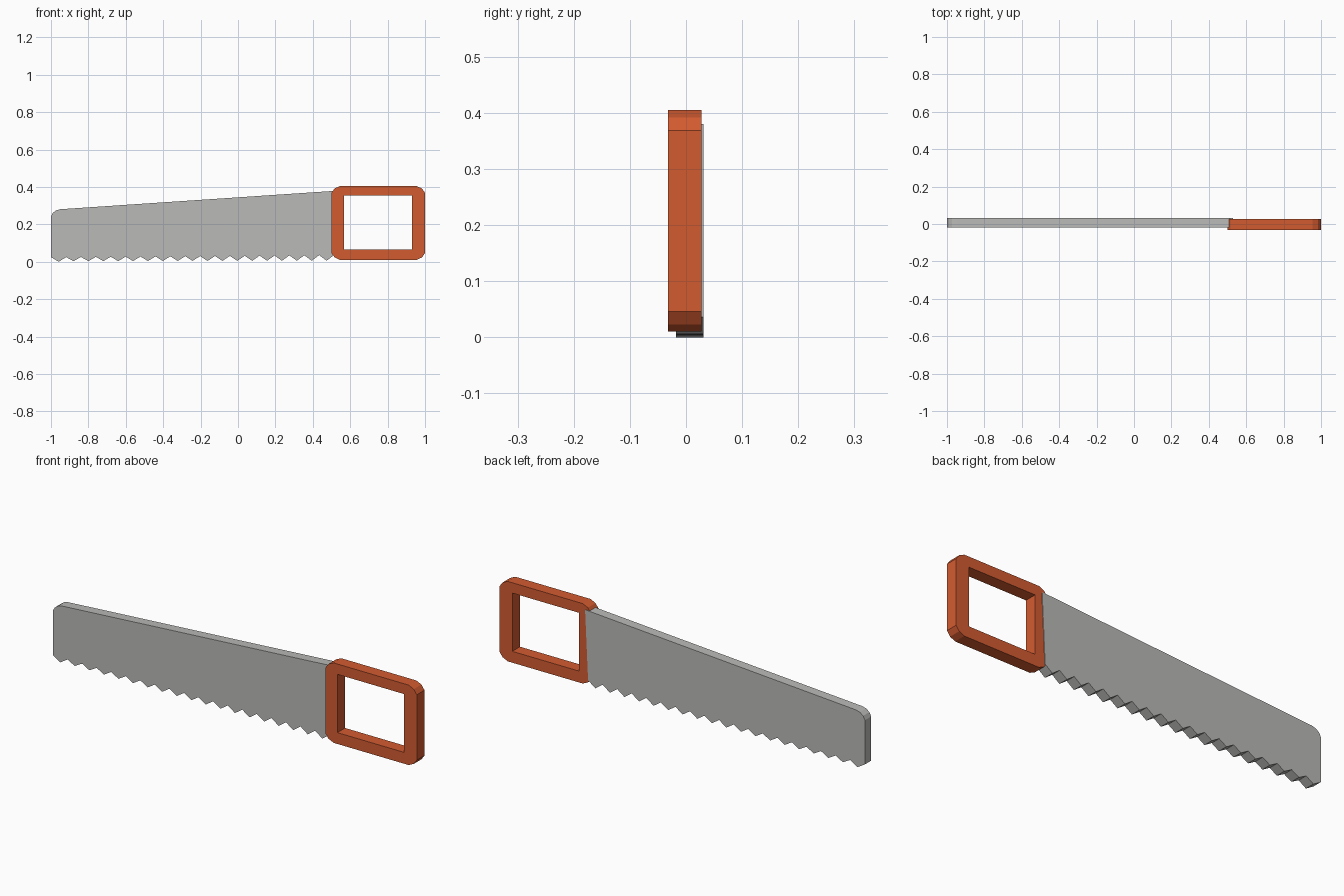
import bpy, bmesh

if "Cube" in bpy.data.objects:
    bpy.data.objects.remove(bpy.data.objects["Cube"])


def material(name, rgb):
    m = bpy.data.materials.new(name)
    m.diffuse_color = (*rgb, 1.0)
    m.use_nodes = True
    m.node_tree.nodes["Principled BSDF"].inputs["Base Color"].default_value = m.diffuse_color
    return m


def finish(bm, name, mat):
    bmesh.ops.recalc_face_normals(bm, faces=bm.faces[:])
    mesh = bpy.data.meshes.new(name)
    bm.to_mesh(mesh)
    bm.free()
    mesh.materials.append(mat)
    obj = bpy.data.objects.new(name, mesh)
    bpy.context.collection.objects.link(obj)
    return obj


steel = material("grey steel", (0.49, 0.49, 0.48))
orange = material("orange handle", (0.65, 0.105, 0.03))

# Blade: tapered profile with a zigzag lower edge, extruded through y
TEETH, PITCH, Y0, Y1 = 19, 0.0796, -0.018, 0.031
profile = [(0.53, 0.38), (-0.95, 0.281), (-0.972, 0.275), (-0.99, 0.262),
           (-1.0, 0.243), (-1.0, 0.025)]
for i in range(TEETH):
    t = i / (TEETH - 1)
    tip = -0.959 + i * PITCH
    profile.append((tip, 0.003 * (1 - t) + 0.006 * t if 0 < i else 0.0))
    profile.append((tip + PITCH / 2, 0.025 + 0.011 * t))
bm = bmesh.new()
face = bm.faces.new([bm.verts.new((x, Y0, z)) for x, z in profile])
ext = bmesh.ops.extrude_face_region(bm, geom=[face], use_keep_orig=True)
for v in ext["geom"]:
    if isinstance(v, bmesh.types.BMVert):
        v.co.y = Y1
bmesh.ops.triangulate(bm, faces=[f for f in bm.faces if len(f.verts) > 4])
finish(bm, "saw_blade", steel)

# Handle: rectangular frame with outer corners cut in two facets
CX, CZ, HX, HZ = 0.75, 0.2075, 0.25, 0.1975
quarter = [(HX, HZ - 0.036), (HX - 0.017, HZ - 0.013), (HX - 0.045, HZ)]
outer, inner = [], []
for sx, sz in ((1, 1), (-1, 1), (-1, -1), (1, -1)):
    pts = quarter if sx * sz > 0 else quarter[::-1]
    for x, z in pts:
        outer.append((CX + sx * x, CZ + sz * z))
        inner.append((0.93 if sx > 0 else 0.566, 0.354 if sz > 0 else 0.066))

bm = bmesh.new()
rings = [[bm.verts.new((x, y, z)) for x, z in ring]
         for ring, y in ((outer, -0.032), (outer, 0.028),
                         (inner, 0.028), (inner, -0.032))]
n = len(outer)
for r in range(4):
    a, b = rings[r], rings[(r + 1) % 4]
    for i in range(n):
        j = (i + 1) % n
        bm.faces.new((a[i], a[j], b[j], b[i]))
# Merge the repeated inner corners into single square corners
bmesh.ops.remove_doubles(bm, verts=bm.verts[:], dist=0.0005)
finish(bm, "saw_handle", orange)
